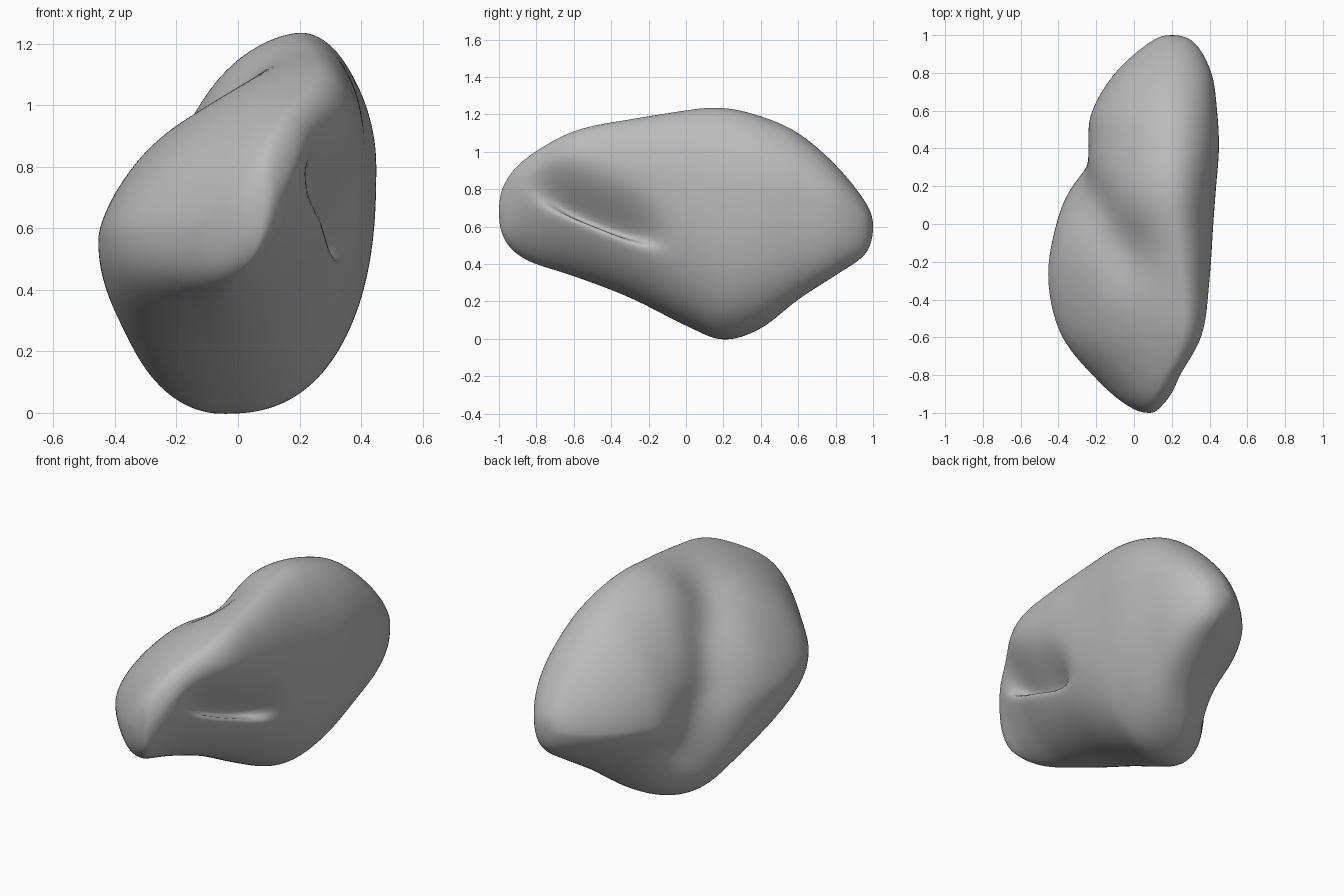
import bpy, bmesh, math
from mathutils import Vector

cube = bpy.data.objects.get("Cube")
if cube:
    bpy.data.objects.remove(cube, do_unlink=True)

# Cross-sections from front to back:
# y, left x, its z, right x, its z, bottom z, its x, top z, its x
SECTIONS = [
    (-1.0, .08, .68, .08, .68, .68, .08, .68, .08),
    (-.97, -.02, .66, .14, .73, .53, .06, .83, .09),
    (-.85, -.17, .6, .23, .87, .42, -.03, .97, .15),
    (-.6, -.38, .59, .36, .95, .335, -.06, 1.11, .26),
    (-.3, -.455, .57, .4, .9, .22, -.08, 1.175, .25),
    (0, -.42, .53, .42, .82, .07, -.07, 1.225, .21),
    (.2, -.37, .48, .435, .8, -.005, -.05, 1.235, .2),
    (.4, -.285, .52, .45, .8, .055, .02, 1.19, .2),
    (.6, -.225, .57, .44, .77, .21, .15, 1.1, .2),
    (.8, -.1, .58, .41, .7, .34, .21, .93, .2),
    (.96, .08, .59, .32, .62, .455, .22, .73, .2),
    (1.0, .2, .6, .2, .6, .6, .2, .6, .2),
]
STEPS, SIDES = 10, 160


def mirrored(s):
    """Swap opposite extremes so the skin rounds over at a tip."""
    return (s[0], s[3], s[4], s[1], s[2], s[7], s[8], s[5], s[6])


def blend(a, b, c, d, t):
    """Smooth spline between sections b and c."""
    return [0.5 * (2 * q + (r - p) * t + (2 * p - 5 * q + 4 * r - s) * t ** 2
                   + (3 * q - p - 3 * r + s) * t ** 3)
            for p, q, r, s in zip(a, b, c, d)]


def path_distance(p, path):
    """Shortest distance from a point to a polyline."""
    best = 9.0
    for a, b in zip(path, path[1:]):
        ab = b - a
        t = max(0, min(1, (p - a).dot(ab) / ab.length_squared))
        best = min(best, (p - a - ab * t).length)
    return best


def ramp(y, start, end):
    return max(0, min(1, (y - start) / (end - start)))


BACK_VALLEY = [Vector(v) for v in ((-.04, -.12, 1.06), (-.2, .06, .94),
                                   (-.32, .19, .67), (-.27, .36, .34))]


def section_point(s, angle):
    y, xl, zl, xr, zr, zb, xb, zt, xt = s
    c, n = math.cos(angle), math.sin(angle)
    x_end, z_mid = (xr, zr) if c >= 0 else (xl, zl)
    z_end, x_mid = (zt, xt) if n >= 0 else (zb, xb)
    # Fullness of each quarter, changing from front to back
    if n >= 0:
        full = 2.0 if c >= 0 else 1.5 + .25 * ramp(y, -.3, .4)
    elif c >= 0:
        full = 1.6 + .85 * ramp(y, -.7, .2)
    else:
        full = 2.25 - .7 * ramp(y, .1, .6)
    p = Vector((x_mid + (x_end - x_mid) * abs(c) ** (2 / full), y,
                z_mid + (z_end - z_mid) * abs(n) ** (2 / full)))
    # Sloping fold on one face: gentle above, overhung by its lower lip
    if c > 0:
        rise = p.z - (.7 - .4 * (y + .5))
        width = .12 if rise > 0 else .055
        fold = math.exp(-(rise / width) ** 2 - ((y + .47) / .29) ** 4)
        p += Vector((-.16, 0, -.1)) * fold
    # Soft valley on the other face
    d = path_distance(p, BACK_VALLEY)
    inward = Vector((.15, y, .55)) - p
    if inward.length > 0:
        p += inward.normalized() * .08 * math.exp(-(d / .18) ** 2)
    return p


# Body: skin the blended sections
keys = [mirrored(SECTIONS[1])] + SECTIONS + [mirrored(SECTIONS[-2])]
rows = [blend(*keys[i:i + 4], k / STEPS)
        for i in range(len(SECTIONS) - 1) for k in range(STEPS)]
rows.append(SECTIONS[-1])

bm = bmesh.new()
rings = [[bm.verts.new(section_point(s, math.tau * j / SIDES))
          for j in range(SIDES)] for s in rows]
for a, b in zip(rings, rings[1:]):
    for j in range(SIDES):
        k = (j + 1) % SIDES
        bm.faces.new((a[j], a[k], b[k], b[j]))
bmesh.ops.remove_doubles(bm, verts=bm.verts, dist=.0005)
for _ in range(6):
    bmesh.ops.smooth_vert(bm, verts=bm.verts, factor=.5,
                          use_axis_x=True, use_axis_y=True, use_axis_z=True)
bmesh.ops.recalc_face_normals(bm, faces=bm.faces)
for f in bm.faces:
    f.smooth = True

mesh = bpy.data.meshes.new("folded_pebble")
bm.to_mesh(mesh)
bm.free()
body = bpy.data.objects.new("folded_pebble", mesh)
bpy.context.collection.objects.link(body)

# Plain grey
grey = bpy.data.materials.new("stone_grey")
grey.use_nodes = True
colour = (.5, .5, .5, 1)
grey.diffuse_color = colour
grey.node_tree.nodes["Principled BSDF"].inputs["Base Color"].default_value = colour
mesh.materials.append(grey)
